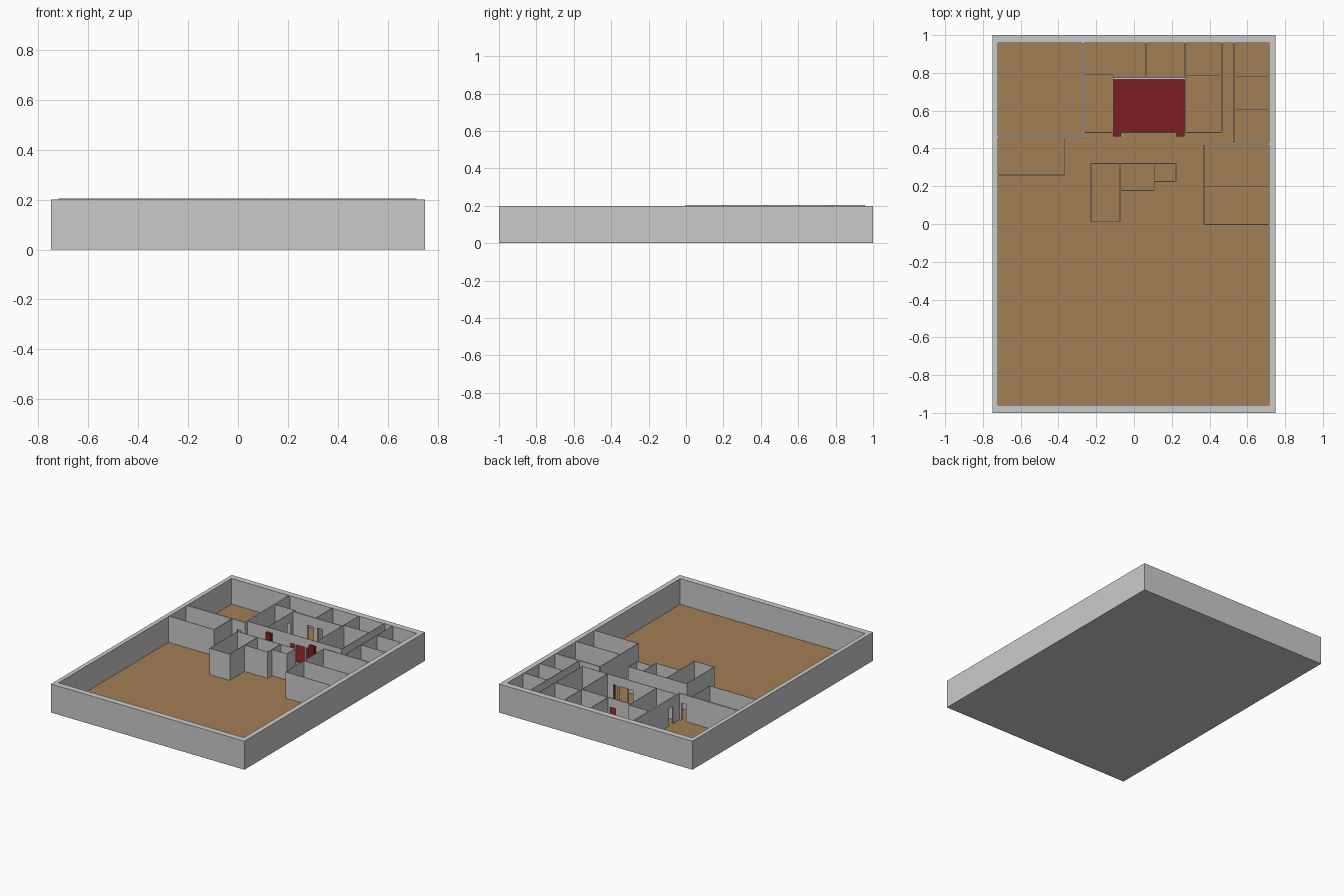
import bpy, bmesh

if "Cube" in bpy.data.objects:
    bpy.data.objects.remove(bpy.data.objects["Cube"])

FLOOR, TOP, DOOR = 0.02, 0.204, 0.14
THIN, THICK = 0.004, 0.01


def material(name, rgb):
    m = bpy.data.materials.new(name)
    m.diffuse_color = (*rgb, 1)
    m.use_nodes = True
    m.node_tree.nodes["Principled BSDF"].inputs["Base Color"].default_value = m.diffuse_color
    return m


WOOD = material("wood", (0.36, 0.21, 0.09))
RED = material("red", (0.2, 0.013, 0.016))


def add_box(bm, x0, x1, y0, y1, z0, z1):
    vs = bmesh.ops.create_cube(bm, size=1)["verts"]
    for v in vs:
        v.co = (x1 if v.co.x > 0 else x0,
                y1 if v.co.y > 0 else y0,
                z1 if v.co.z > 0 else z0)


def finish(bm, name, mat=None):
    me = bpy.data.meshes.new(name)
    bm.to_mesh(me)
    bm.free()
    ob = bpy.data.objects.new(name, me)
    bpy.context.collection.objects.link(ob)
    if mat:
        me.materials.append(mat)
    return ob


def box(name, *b, mat=None):
    bm = bmesh.new()
    add_box(bm, *b)
    return finish(bm, name, mat)


def wall(name, axis, pos, a, b, t=THIN, doors=(), head=DOOR):
    """Straight partition along an axis, split around its door openings."""
    bm = bmesh.new()

    def piece(p, q, z0):
        if axis == "x":
            add_box(bm, p, q, pos - t / 2, pos + t / 2, z0, TOP)
        else:
            add_box(bm, pos - t / 2, pos + t / 2, p, q, z0, TOP)

    start = a
    for d0, d1 in doors:
        piece(start, d0, FLOOR)
        piece(d0, d1, head)
        start = d1
    piece(start, b, FLOOR)
    return finish(bm, name)


# Outer shell: one ring of wall lofted through rectangular loops
bm = bmesh.new()
loops = []
for x0, x1, y, z in [(-0.75, 0.75, 1, 0), (-0.75, 0.75, 1, 0.2),
                     (-0.72, 0.715, 0.957, 0.2), (-0.72, 0.715, 0.957, 0.01)]:
    loops.append([bm.verts.new(c) for c in
                  ((x0, -y, z), (x1, -y, z), (x1, y, z), (x0, y, z))])
for lo, hi in zip(loops, loops[1:]):
    for i in range(4):
        j = (i + 1) % 4
        bm.faces.new((lo[i], lo[j], hi[j], hi[i]))
bm.faces.new(loops[0][::-1])
bm.faces.new(loops[-1])
finish(bm, "outer_walls")

# Floors
box("main_floor", -0.72, 0.715, -0.957, 0.957, 0.01, FLOOR, mat=WOOD)
box("lobby_carpet", -0.108, 0.268, 0.484, 0.764, FLOOR - 0.002, FLOOR + 0.002, mat=RED)

# Large room and small room on the left
wall("large_room_front", "x", 0.46, -0.72, -0.265, THICK, [(-0.325, -0.29)])
wall("large_room_side", "y", -0.27, 0.455, 0.957, THICK, [(0.535, 0.58)])
wall("left_room_side", "y", -0.367, 0.26, 0.457)
wall("left_room_front", "x", 0.26, -0.72, -0.365)

# Central lobby and the rooms beside and behind it
wall("lobby_front", "x", 0.484, -0.265, 0.466, THIN,
     [(0.07, 0.105), (0.115, 0.18), (0.19, 0.223), (0.29, 0.32)])
wall("lobby_back", "x", 0.77, -0.11, 0.272, THICK, [(0.003, 0.048), (0.08, 0.12)])
wall("lobby_left", "y", -0.11, 0.484, 0.79, THIN, [(0.70, 0.74)])
wall("lobby_right", "y", 0.27, 0.484, 0.957)
wall("left_hall_back", "x", 0.79, -0.265, -0.11)
wall("back_room_divider", "y", 0.063, 0.77, 0.957)
wall("right_hall_back", "x", 0.785, 0.27, 0.466)
wall("right_hall_side", "y", 0.466, 0.484, 0.957)

# Stack of small rooms at the back right
wall("small_rooms_side", "y", 0.53, 0.42, 0.957)
for i, y in enumerate((0.78, 0.605)):
    wall(f"small_room_divider_{i}", "x", y, 0.53, 0.715)

# Two rooms along the right wall
wall("right_rooms_side", "y", 0.37, -0.002, 0.423)
wall("right_rooms_back", "x", 0.423, 0.37, 0.715, THICK)
for i, y in enumerate((0.2, -0.002)):
    wall(f"right_room_divider_{i}", "x", y, 0.37, 0.715)

# Three booths in the hall, sharing a back wall
wall("booth_back", "x", 0.32, -0.228, 0.222)
for i, (x0, x1, y) in enumerate([(-0.228, -0.074, 0.012),
                                 (-0.074, 0.107, 0.177),
                                 (0.107, 0.222, 0.225)]):
    wall(f"booth_front_{i}", "x", y, x0, x1)
    wall(f"booth_right_{i}", "y", x1, y, 0.32)
wall("booth_left_end", "y", -0.228, 0.012, 0.32)

# Red pillars either side of the lobby front
for i, x in enumerate((-0.09, 0.246)):
    box(f"entrance_pillar_{i}", x - 0.021, x + 0.021, 0.462, 0.482, FLOOR, 0.172, mat=RED)
